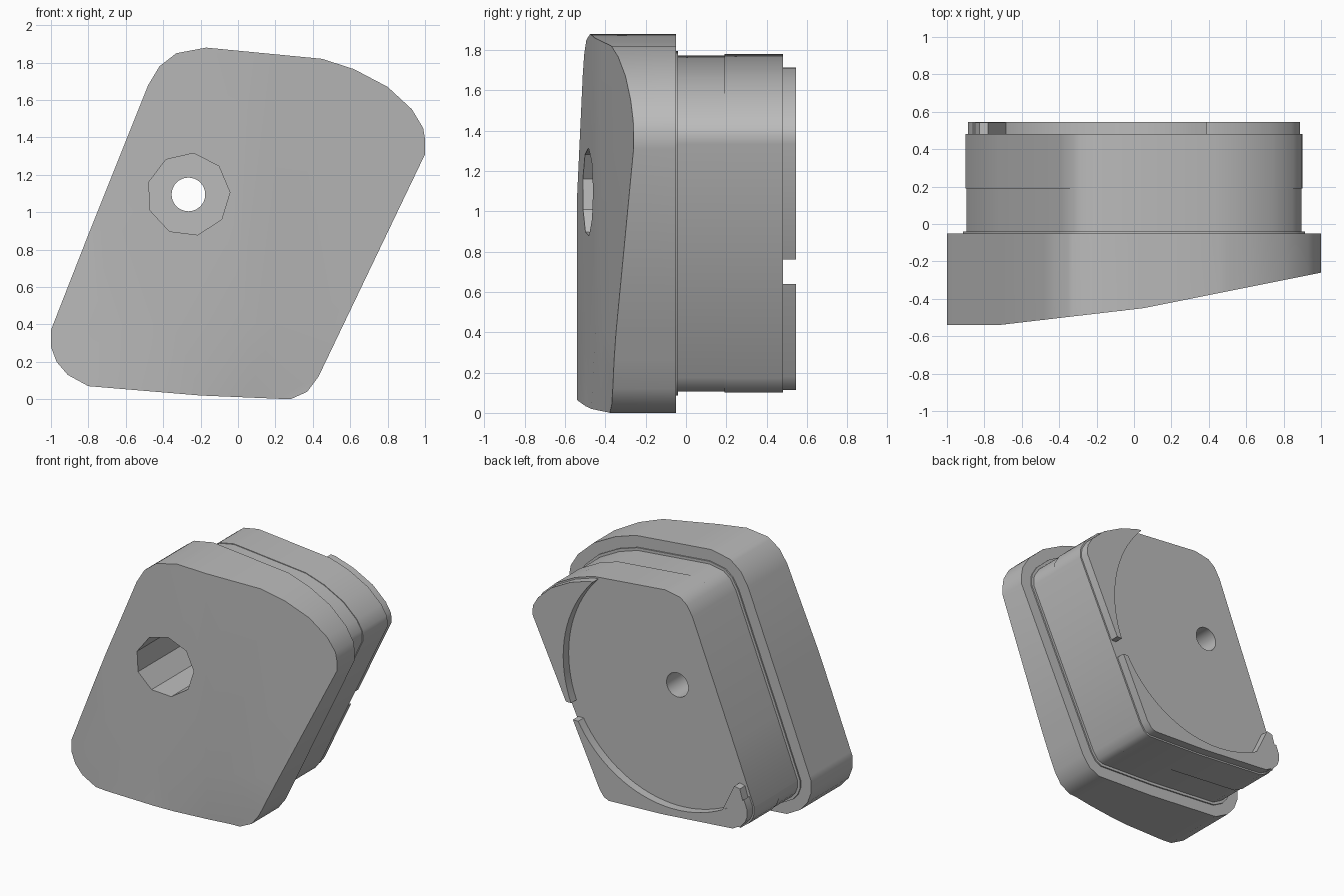
import bpy, bmesh, math
from mathutils import Vector, Matrix

if "Cube" in bpy.data.objects:
    bpy.data.objects.remove(bpy.data.objects["Cube"])

grey = bpy.data.materials.new("light_grey")
grey.use_nodes = True
grey.diffuse_color = (0.5, 0.5, 0.5, 1)
grey.node_tree.nodes["Principled BSDF"].inputs["Base Color"].default_value = (0.5, 0.5, 0.5, 1)

# Slanted rounded outline in x, z
OUTLINE = [Vector(p) for p in (
    (-1, .37), (-.82, .83), (-.48, 1.68), (-.42, 1.78), (-.33, 1.85), (-.17, 1.88),
    (.45, 1.82), (.62, 1.765), (.8, 1.67), (.93, 1.55), (.99, 1.45), (1, 1.39),
    (1, 1.31), (.43, .12), (.37, .04), (.28, 0), (-.2, .02), (-.8, .07),
    (-.91, .13), (-.97, .2), (-1, .28))]
HOLE_X, HOLE_Z = -.265, 1.095
SLOPE = [(-1, -.54), (-.72, -.54), (.05, -.45), (.5, -.36), (1, -.26)]


def inset(points, d):
    """Move every side of a clockwise outline inwards by d."""
    result = []
    for i, p in enumerate(points):
        a = (p - points[i - 1]).normalized()
        b = (points[(i + 1) % len(points)] - p).normalized()
        na, nb = Vector((a.y, -a.x)), Vector((b.y, -b.x))
        result.append(p + (na + nb) * d / (1 + na.dot(nb)))
    return result


def finish(bm, name):
    bmesh.ops.recalc_face_normals(bm, faces=bm.faces)
    mesh = bpy.data.meshes.new(name)
    bm.to_mesh(mesh)
    bm.free()
    mesh.materials.append(grey)
    obj = bpy.data.objects.new(name, mesh)
    bpy.context.collection.objects.link(obj)
    return obj


def loft(rings):
    """Join outlines given as (y, points) into a closed solid."""
    bm = bmesh.new()
    loops = [[bm.verts.new((p[0], y, p[1])) for p in pts] for y, pts in rings]
    for a, b in zip(loops, loops[1:]):
        for i in range(len(a)):
            bm.faces.new((a[i - 1], a[i], b[i], b[i - 1]))
    bm.faces.new(loops[0])
    bm.faces.new(loops[-1][::-1])
    return bm


def cylinder(name, radius, y0, y1, sides, turn=0):
    angles = [turn + math.tau * i / sides for i in range(sides)]
    ring = [(HOLE_X + radius * math.cos(t), HOLE_Z + radius * math.sin(t)) for t in angles]
    return finish(loft([(y0, ring), (y1, ring)]), name)


def cut(obj, cutters):
    bpy.context.view_layer.objects.active = obj
    for c in cutters:
        mod = obj.modifiers.new("cut", 'BOOLEAN')
        mod.operation, mod.solver, mod.object = 'DIFFERENCE', 'EXACT', c
        bpy.ops.object.modifier_apply(modifier=mod.name)


def front_y(x, z):
    """Sloping front surface with a shallow dip at the lower edge."""
    for (x0, y0), (x1, y1) in zip(SLOPE, SLOPE[1:]):
        if x <= x1 + 1e-4:
            break
    y = y0 + (y1 - y0) * (x - x0) / (x1 - x0)
    return y + .035 * max(0, 1 - z / .4) * max(0, 1 - abs(x - .15) / .5)


# Cap with a wedge-shaped front
bm = loft([(-1, OUTLINE), (-.05, OUTLINE)])
planes = [((x, 0, 0), (1, 0, 0)) for x in (-.72, -.35, .05, .2, .5)] + [((0, 0, .4), (0, 0, 1))]
for co, no in planes:
    bmesh.ops.bisect_plane(bm, geom=bm.verts[:] + bm.edges[:] + bm.faces[:],
                           plane_co=co, plane_no=no)
front = [f for f in bm.faces if all(v.co.y < -.9 for v in f.verts)]
for v in {v for f in front for v in f.verts}:
    v.co.y = front_y(v.co.x, v.co.z)
bmesh.ops.triangulate(bm, faces=front)
cap = finish(bm, "cap")

# Rear plug with a small collar and a fine step
collar, neck, body = (inset(OUTLINE, d) for d in (.085, .105, .1))
plug = finish(loft([(-.06, collar), (-.04, collar), (-.04, neck), (.19, neck),
                    (.19, body), (.48, body)]), "plug")

# Raised rim left around a large round clearing
edge = inset(OUTLINE, .112)
rim = finish(loft([(.475, edge), (.545, edge)]), "rear_rim")

# Small stop at the end of the rim
stop = finish(loft([(y, [(-.66, .25), (-.78, .5), (-.825, .49), (-.87, .34), (-.83, .2)])
                    for y in (.475, .543)]), "rim_stop")

# Cutters
recess = cylinder("recess_cutter", .222, -1, .2, 9, .05)
bore = cylinder("bore_cutter", .09, -1, 1, 32)
clearing = cylinder("clearing_cutter", .9, .4, .7, 96)
gap = finish(loft([(y, [(.3, .64), (.3, .76), (1, .76), (1, .64)]) for y in (.4, .7)]),
             "gap_cutter")
cut(cap, [recess, bore])
cut(plug, [recess, bore])
cut(rim, [clearing, gap])
for c in (recess, bore, clearing, gap):
    bpy.data.objects.remove(c)

# Smooth rounded sides, keep sharp edges
bpy.ops.object.select_all(action='DESELECT')
for obj in (cap, plug, rim, stop):
    obj.select_set(True)
bpy.context.view_layer.objects.active = cap
bpy.ops.object.shade_smooth_by_angle(angle=math.radians(30))
